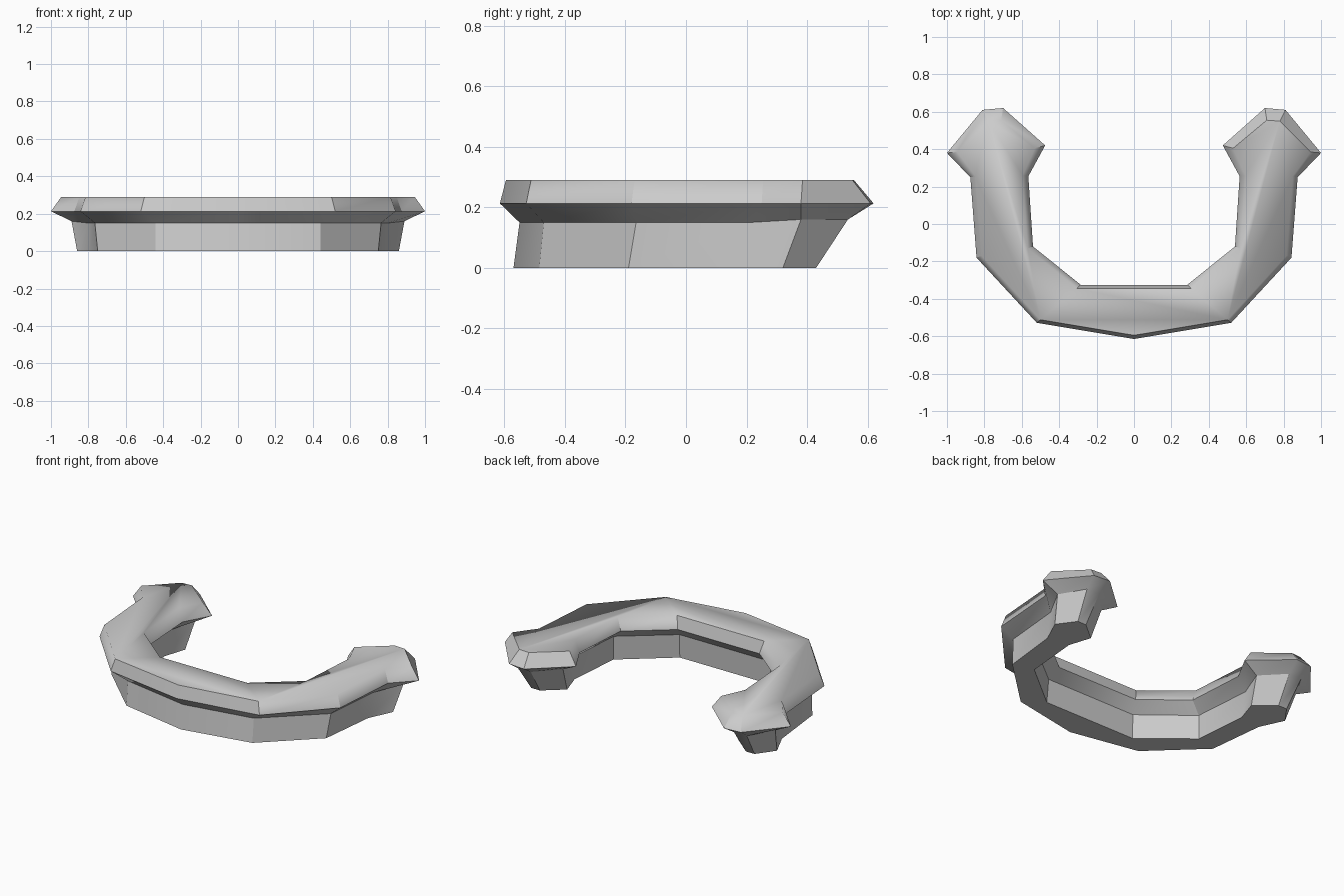
import bpy, bmesh, math

if "Cube" in bpy.data.objects:
    bpy.data.objects.remove(bpy.data.objects["Cube"])

# Half outlines: front centre -> outside of the arm -> end cap -> inside
BASE = [(0, -.57), (.44, -.485), (.75, -.19), (.79, .17), (.86, .32), (.78, .43),
        (.72, .43), (.60, .33), (.645, .19), (.615, -.155), (.32, -.395)]
WALL = [(0, -.55), (.44, -.47), (.765, -.165), (.80, .21), (.89, .38), (.80, .535),
        (.71, .535), (.58, .40), (.64, .23), (.61, -.15), (.315, -.385)]
RIM = [(0, -.615), (.52, -.528), (.842, -.18), (.875, .25), (1.0, .38), (.81, .61),
       (.70, .62), (.475, .42), (.565, .255), (.54, -.12), (.285, -.325)]
TOP = [(0, -.595), (.50, -.512), (.815, -.17), (.848, .255), (.945, .385), (.78, .55),
       (.71, .555), (.53, .405), (.595, .26), (.568, -.13), (.305, -.345)]


def ring(bm, half, z, end_lift=0):
    """Mirror a half outline into a closed ring of vertices."""
    pts = half + [(-x, y) for x, y in reversed(half) if x > 0]
    return [bm.verts.new((x, y, z + (end_lift if y > .3 else 0))) for x, y in pts]


bm = bmesh.new()
rings = [ring(bm, BASE, 0), ring(bm, WALL, .15, .01), ring(bm, RIM, .213), ring(bm, TOP, .29)]

# Skirt, underside of the lip and sloping lip
for a, b in zip(rings, rings[1:]):
    for i in range(len(a)):
        j = (i + 1) % len(a)
        bm.faces.new((a[i], a[j], b[j], b[i]))

# Flat bottom and top
bm.faces.new(rings[0][::-1])
bm.faces.new(rings[-1])
bmesh.ops.recalc_face_normals(bm, faces=bm.faces)

# Smooth shading, with the arms' upper edges left soft
for f in bm.faces:
    f.smooth = True
for e in bm.edges:
    soft_top = all(v.co.z > .28 and abs(v.co.x) > .29 for v in e.verts)
    right_cap = all(v.co.x > 0 and v.co.y > .36 for v in e.verts)
    front = all(abs(v.co.x) < .52 and v.co.y < -.3 for v in e.verts)
    soft = soft_top and not right_cap and not front
    e.smooth = soft or e.calc_face_angle(0) < math.radians(30)

mesh = bpy.data.meshes.new("curved_rail")
bm.to_mesh(mesh)
bm.free()
rail = bpy.data.objects.new("curved_rail", mesh)
bpy.context.collection.objects.link(rail)
